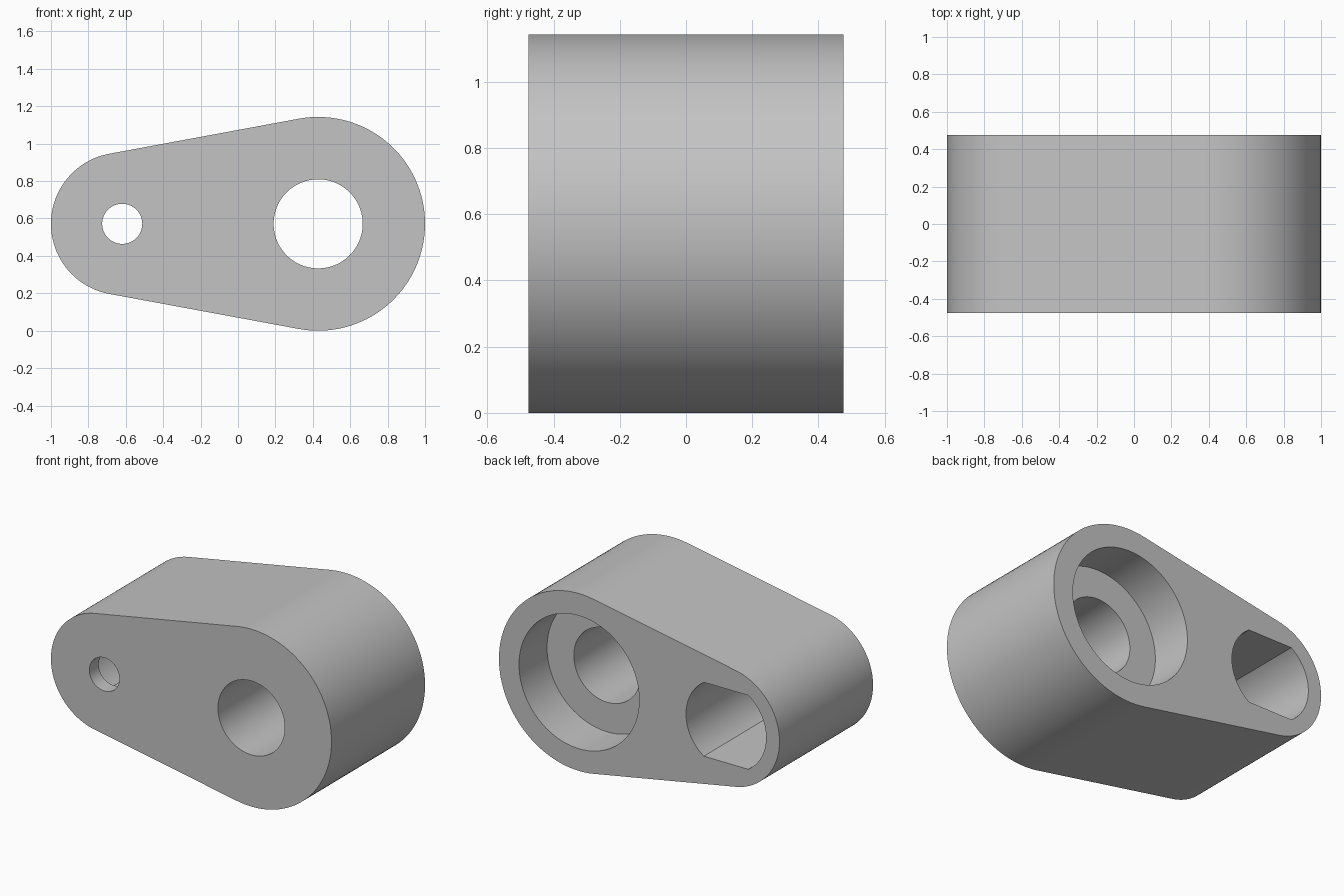
import bpy, bmesh
from math import sin, cos, asin, pi

cube = bpy.data.objects.get("Cube")
if cube:
    bpy.data.objects.remove(cube, do_unlink=True)

U = 2 / 84                 # design unit: the link is 84 units long
HALF = 20 * U              # half of the depth
BIG_X, SMALL_X, MID_Z = 18 * U, -26 * U, 24 * U

grey = bpy.data.materials.new("light grey")
grey.use_nodes = True
grey.diffuse_color = (0.55, 0.55, 0.55, 1)
grey.node_tree.nodes["Principled BSDF"].inputs["Base Color"].default_value = (0.55, 0.55, 0.55, 1)


def arc(cx, radius, start, end, steps=64):
    """Points on an arc in the XZ plane, both ends included."""
    angles = [start + (end - start) * i / steps for i in range(steps + 1)]
    return [(cx + radius * cos(a), MID_Z + radius * sin(a)) for a in angles]


def circle(cx, radius):
    return arc(cx, radius, 0, 2 * pi, 96)[:-1]


def prism(name, outline, y0, y1):
    """Extrude an XZ outline from y0 to y1."""
    bm = bmesh.new()
    face = bm.faces.new([bm.verts.new((x, y0, z)) for x, z in outline])
    grown = bmesh.ops.extrude_face_region(bm, geom=[face])["geom"]
    moved = [v for v in grown if isinstance(v, bmesh.types.BMVert)]
    bmesh.ops.translate(bm, verts=moved, vec=(0, y1 - y0, 0))
    bmesh.ops.recalc_face_normals(bm, faces=bm.faces)
    mesh = bpy.data.meshes.new(name)
    bm.to_mesh(mesh)
    bm.free()
    mesh.materials.append(grey)
    obj = bpy.data.objects.new(name, mesh)
    bpy.context.collection.objects.link(obj)
    return obj


# Tapered body: two arcs joined by their common tangents
R_BIG, R_SMALL = 24 * U, 16 * U
lean = pi / 2 + asin((R_BIG - R_SMALL) / (BIG_X - SMALL_X))
body = prism("link_body",
             arc(BIG_X, R_BIG, -lean, lean) + arc(SMALL_X, R_SMALL, lean, 2 * pi - lean),
             -HALF, HALF)

# Pocket outline: a circle with flat top and bottom
flat = asin(10 / 12)
pocket = arc(SMALL_X, 12 * U, -flat, flat, 32) + arc(SMALL_X, 12 * U, pi - flat, pi + flat, 32)

OUT = HALF + 0.1
cutters = [
    prism("counterbore_cutter", circle(BIG_X, 18 * U), HALF - 12 * U, OUT),
    prism("bore_cutter", circle(BIG_X, 10 * U), -OUT, OUT),
    prism("pocket_cutter", pocket, -HALF + 4 * U, OUT),
    prism("pin_hole_cutter", circle(SMALL_X, 4.5 * U), -OUT, OUT),
]
for cutter in cutters:
    cutter.hide_render = True
    mod = body.modifiers.new(cutter.name, "BOOLEAN")
    mod.operation = "DIFFERENCE"
    mod.solver = "EXACT"
    mod.object = cutter

# Bake the cuts, then drop the cutters
depsgraph = bpy.context.evaluated_depsgraph_get()
cut_mesh = bpy.data.meshes.new_from_object(body.evaluated_get(depsgraph))
body.modifiers.clear()
body.data = cut_mesh
for cutter in cutters:
    bpy.data.objects.remove(cutter, do_unlink=True)

# Smooth the round walls, keep the rims sharp
bpy.ops.object.select_all(action="DESELECT")
body.select_set(True)
bpy.context.view_layer.objects.active = body
bpy.ops.object.shade_smooth_by_angle(angle=pi / 6)
